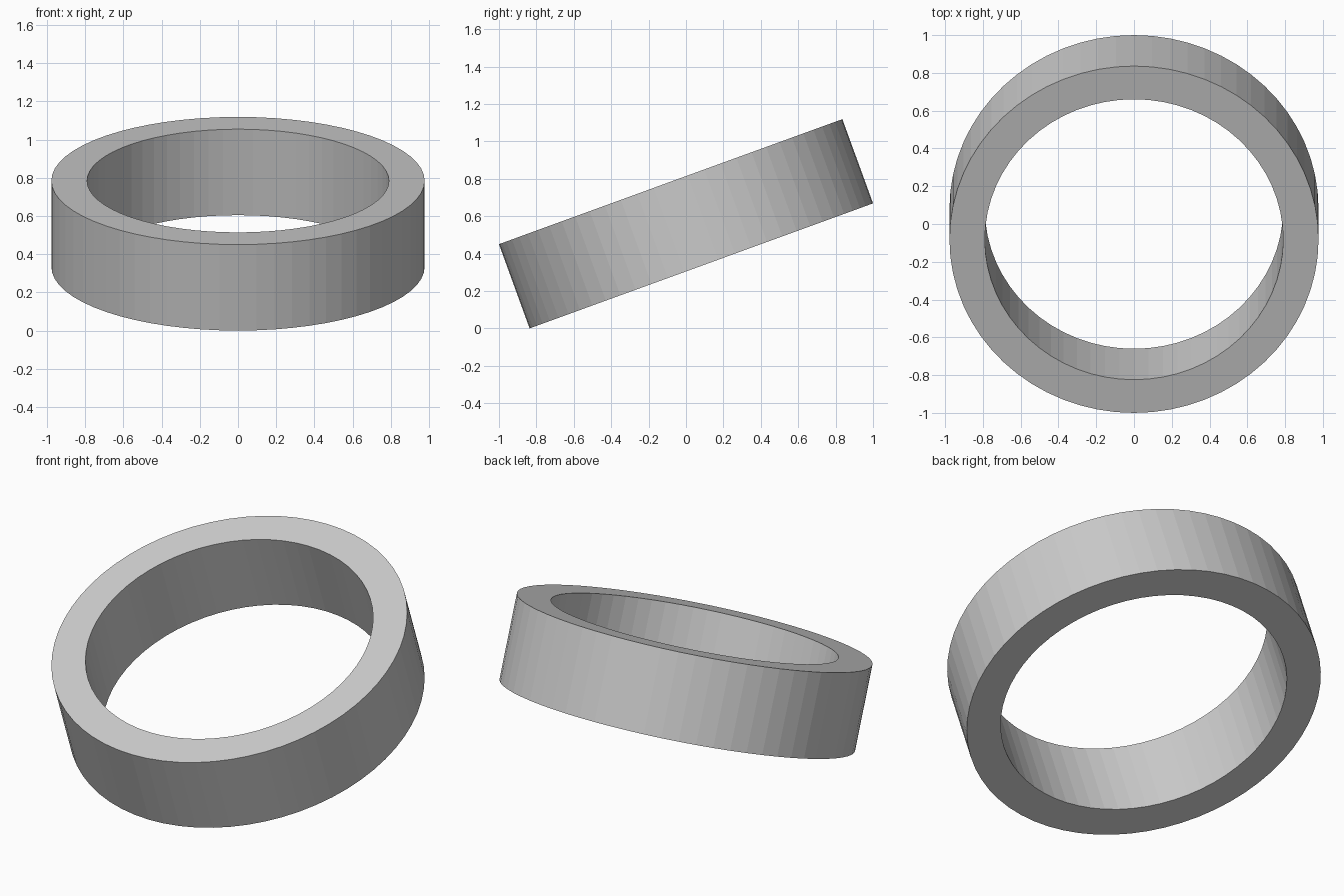
import bpy, bmesh, math
from mathutils import Matrix

if "Cube" in bpy.data.objects:
    bpy.data.objects.remove(bpy.data.objects["Cube"])

OUTER_R, INNER_R, HEIGHT = 0.977, 0.79, 0.479
TILT, SIDES = math.radians(20), 64

# Rectangular ring section spun round the axis
bm = bmesh.new()
h = HEIGHT / 2
section = [(INNER_R, -h), (OUTER_R, -h), (OUTER_R, h), (INNER_R, h)]
loops = []
for i in range(SIDES):
    a = 2 * math.pi * i / SIDES
    loops.append([bm.verts.new((r * math.cos(a), r * math.sin(a), z)) for r, z in section])
for i in range(SIDES):
    a, b = loops[i], loops[(i + 1) % SIDES]
    for j in range(4):
        k = (j + 1) % 4
        bm.faces.new((a[j], b[j], b[k], a[k]))
bmesh.ops.recalc_face_normals(bm, faces=bm.faces)

# Tilt up towards the back, then rest the lowest edge on the ground
bm.transform(Matrix.Rotation(TILT, 4, 'X'))
bm.transform(Matrix.Translation((0, 0, -min(v.co.z for v in bm.verts))))

mesh = bpy.data.meshes.new("tilted_ring")
bm.to_mesh(mesh)
bm.free()
ring = bpy.data.objects.new("tilted_ring", mesh)
bpy.context.collection.objects.link(ring)
